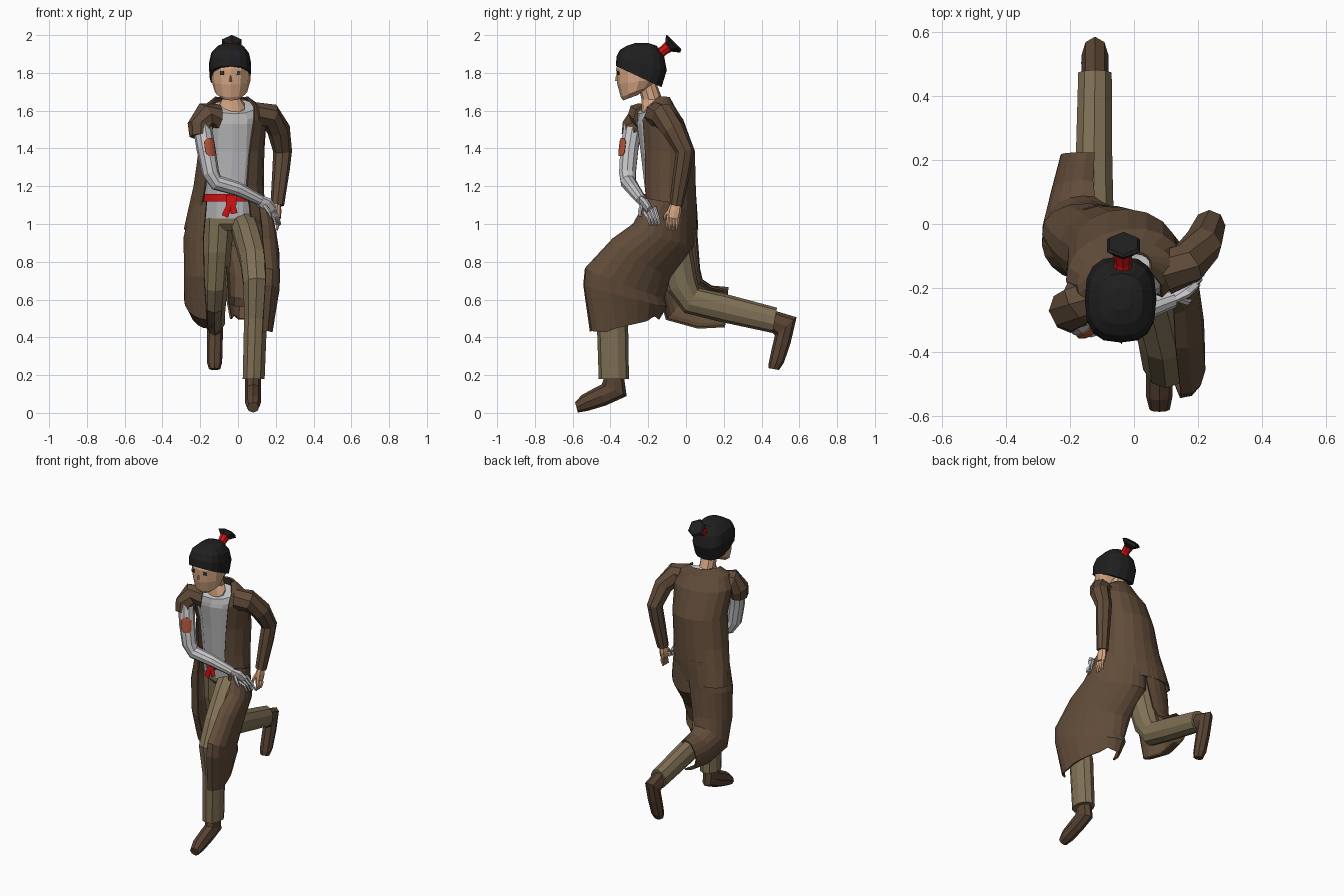
import bpy, bmesh, math, random
from mathutils import Vector

random.seed(4)

def material(name, r, g, b):
    m = bpy.data.materials.new(name)
    m.diffuse_color = (r, g, b, 1)
    return m

COAT = material("coat brown", .120, .072, .041)
BOOT = material("boot brown", .098, .056, .033)
PANTS = material("trouser khaki", .215, .165, .092)
SKIN = material("skin", .68, .39, .23)
SHIRT = material("shirt grey", .50, .50, .51)
ARM = material("arm pale grey", .58, .58, .60)
HAIR = material("hair black", .014, .014, .015)
RED = material("sash red", .62, .006, .006)
RUST = material("rust patch", .42, .09, .045)
EYE = material("eye dark", .03, .035, .05)

def skin_rings(name, rings, mat, closed=True, thick=0):
    """Bridge a list of point rings into one flat shaded mesh."""
    bm = bmesh.new()
    vr = [[bm.verts.new(p) for p in ring] for ring in rings]
    n = len(rings[0])
    for a, b in zip(vr, vr[1:]):
        for i in range(n if closed else n - 1):
            j = (i + 1) % n
            bm.faces.new((a[i], a[j], b[j], b[i]))
    if closed:
        bm.faces.new(vr[0])
        bm.faces.new(vr[-1])
    bmesh.ops.recalc_face_normals(bm, faces=bm.faces)
    me = bpy.data.meshes.new(name)
    bm.to_mesh(me)
    bm.free()
    me.materials.append(mat)
    ob = bpy.data.objects.new(name, me)
    bpy.context.collection.objects.link(ob)
    if thick:
        mod = ob.modifiers.new("thickness", 'SOLIDIFY')
        mod.thickness, mod.offset = thick, 0
    return ob

def loft(name, stations, mat, n=12, arc=None, skew=(0, 0), shear=0, power=1, thick=0, ragged=0):
    """Station: x, y, z, rx, ry, tilt[, start, end]. Angle 0 faces front, 90 faces +x.
    skew slides the sides along y (first to last ring), shear slides front and back along x."""
    rings = []
    bend = lambda c: math.copysign(abs(c) ** power, c)
    for k, s in enumerate(stations):
        x, y, z, rx, ry, tilt = s[:6]
        span = s[6:8] if len(s) > 6 else arc
        t = math.radians(tilt)
        sk = skew[0] + (skew[1] - skew[0]) * k / (len(stations) - 1)
        ring = []
        for i in range(n):
            if span:
                a = math.radians(span[0] + (span[1] - span[0]) * i / (n - 1))
            else:
                a = 2 * math.pi * i / n
            u, v = rx * bend(math.sin(a)), -ry * bend(math.cos(a))
            rag = random.uniform(-.2, 1) * ragged if k == len(stations) - 1 else 0
            ring.append((x + u + shear * v, y + v * math.cos(t) + sk * u, z + v * math.sin(t) + rag))
        rings.append(ring)
    return skin_rings(name, rings, mat, not span, thick)

def tube(name, pts, mat, n=8, flat=1, ref=(0, 1, .1)):
    """Round limb through points x, y, z, radius."""
    P = [Vector(p[:3]) for p in pts]
    rings = []
    for k, p in enumerate(P):
        d = (P[min(k + 1, len(P) - 1)] - P[max(k - 1, 0)]).normalized()
        u = d.cross(Vector(ref)).normalized()
        v = d.cross(u)
        r = pts[k][3]
        rings.append([p + u * r * math.cos(2 * math.pi * i / n) + v * r * flat * math.sin(2 * math.pi * i / n)
                      for i in range(n)])
    return skin_rings(name, rings, mat)

def box(name, loc, dims, mat, rz=0):
    ob = skin_rings(name, [[(x * dims[0] / 2, y * dims[1] / 2, z * dims[2] / 2)
                            for x, y in ((-1, -1), (1, -1), (1, 1), (-1, 1))] for z in (-1, 1)], mat)
    ob.location, ob.rotation_euler = loc, (0, 0, math.radians(rz))
    return ob

# head, neck, face
loft("head", [(-.037, -.295, 1.668, .05, .04, 20), (-.037, -.265, 1.7, .086, .085, 20),
              (-.037, -.25, 1.755, .102, .115, 8), (-.037, -.245, 1.82, .105, .125, 0),
              (-.037, -.24, 1.91, .085, .105, 0)], SKIN)
loft("neck", [(-.033, -.19, 1.575, .07, .05, 40), (-.033, -.197, 1.628, .072, .05, 40),
              (-.035, -.18, 1.66, .05, .055, 0), (-.035, -.21, 1.76, .05, .055, -15)], SKIN, n=10)
for sx in (-1, 1):
    box("eye", (-.041 + sx * .044, -.357, 1.8), (.019, .009, .02), EYE, sx * 18)
skin_rings("nose", [[(-.047, -.362, 1.755), (-.031, -.362, 1.755), (-.039, -.376, 1.758)],
                    [(-.042, -.366, 1.785), (-.036, -.366, 1.785), (-.039, -.371, 1.785)]], SKIN)

# hair cap, red tie, tail
loft("hair", [(-.042, -.25, 1.78, .109, .133, -25), (-.042, -.235, 1.85, .112, .138, -15),
              (-.042, -.233, 1.905, .1, .118, -8), (-.04, -.235, 1.943, .068, .08, 0),
              (-.04, -.235, 1.958, .03, .035, 0)], HAIR, n=16, power=.75)
tube("hair_tie", [(-.035, -.155, 1.89, .032), (-.035, -.12, 1.918, .026), (-.035, -.09, 1.94, .031)], RED)
tube("hair_tail", [(-.033, -.1, 1.93, .02), (-.033, -.068, 1.954, .06), (-.033, -.06, 1.962, .05)], HAIR, n=6, ref=(1, 0, 0))

# shirt torso, dipping at the neck
loft("shirt", [(-.045, -.09, 1.03, .14, .11, 0), (-.04, -.1, 1.18, .14, .117, 0),
               (-.03, -.113, 1.38, .15, .127, 0), (-.03, -.15, 1.53, .155, .11, 0),
               (-.022, -.18, 1.585, .145, .082, 25), (-.018, -.2, 1.622, .115, .06, 40)],
     SHIRT, skew=(-.15, .25))

# sash with knot and tails
loft("sash", [(-.04, -.095, z, .15, .132, 0) for z in (1.12, 1.16)], RED, arc=(-80, 40), thick=.01)
box("sash_knot", (-.035, -.232, 1.125), (.055, .025, .05), RED)
for x, z in ((-.07, 1.04), (-.02, 1.055)):
    tube("sash_tail", [(-.035, -.235, 1.125, .014), (x, -.235, z, .018)], RED, n=6, flat=.3)

# trousers
loft("pelvis", [(-.035, -.075, .965, .1, .09, 0), (-.04, -.085, 1.0, .135, .11, 0),
                (-.045, -.09, 1.08, .136, .108, 0)], PANTS, skew=(-.15, -.15))
loft("front_trouser_leg", [(.03, -.09, 1.03, .085, .1, -15), (.055, -.2, .93, .08, .11, -40),
                           (.09, -.355, .8, .08, .1, -45), (.1, -.43, .68, .075, .09, -22),
                           (.093, -.39, .5, .064, .083, 0), (.083, -.382, .18, .061, .08, 0)], PANTS, n=10)
loft("back_trouser_leg", [(-.1, -.075, 1.03, .085, .1, 0), (-.11, -.06, .85, .078, .095, 0),
                          (-.12, -.02, .68, .07, .085, 25), (-.125, .03, .595, .064, .076, 60),
                          (-.125, .2, .555, .06, .075, 80), (-.122, .47, .49, .055, .068, 80)], PANTS, n=10)

# boots
loft("front_boot", [(.08, -.38, .2, .042, .05, 0), (.08, -.38, .12, .042, .073, -25),
                    (.079, -.45, .088, .042, .055, -62), (.079, -.535, .053, .042, .045, -68),
                    (.08, -.58, .029, .032, .028, -75)], BOOT, n=8)
loft("back_boot", [(-.122, .45, .495, .042, .05, 80), (-.122, .528, .458, .042, .075, 40),
                   (-.123, .505, .36, .042, .05, 12), (-.124, .478, .265, .04, .04, 0),
                   (-.124, .465, .232, .03, .028, -10)], BOOT, n=8)

# coat: open bodice around the torso
loft("coat_body", [(-.075, -.07, .97, .208, .122, 0, 45, 312), (-.06, -.08, 1.08, .2, .132, 0, 38, 318),
                   (-.05, -.09, 1.2, .182, .138, 0, 32, 318), (-.035, -.1, 1.385, .17, .142, 0, 34, 315),
                   (-.03, -.145, 1.55, .178, .125, 0, 40, 314), (-.03, -.16, 1.625, .145, .088, 0, 52, 305),
                   (-.033, -.155, 1.67, .085, .06, 0, 75, 285)], COAT, n=15, skew=(-.22, .3), thick=.01)
# coat skirt swept over the front leg
loft("front_coat_skirt", [(.03, -.085, 1.12, .125, .115, -8, 22, 235), (.05, -.12, .94, .14, .165, -21, 12, 235),
                          (.07, -.235, .82, .135, .18, -34, 4, 230), (.08, -.325, .685, .125, .22, -21, 2, 235),
                          (.08, -.322, .62, .12, .225, -15, 0, 240), (.07, -.325, .455, .095, .185, 14, 4, 245)],
     COAT, n=14, skew=(-.25, -.1), shear=-.28, thick=.01, ragged=.025)
# coat skirt trailing along the back leg
loft("back_coat_skirt", [(-.1, -.07, 1.12, .14, .122, 0, -28, -205), (-.13, -.06, .93, .153, .118, 0, -20, -205),
                         (-.145, -.05, .74, .138, .122, 10, -14, -200), (-.155, -.01, .6, .126, .14, 48, -4, -195),
                         (-.155, .1, .56, .1, .115, 72, 0, -195), (-.15, .215, .55, .075, .098, 85, 10, -200)],
     COAT, n=12, thick=.01, ragged=.015)

# sleeves and arms
tube("long_sleeve", [(.09, -.155, 1.575, .07), (.165, -.125, 1.575, .068), (.215, -.065, 1.5, .062),
                     (.236, -.005, 1.385, .05), (.228, -.02, 1.29, .046), (.208, -.052, 1.1, .036)], COAT)
tube("short_sleeve", [(-.11, -.215, 1.565, .07), (-.175, -.245, 1.575, .07), (-.2, -.27, 1.52, .068),
                      (-.197, -.282, 1.465, .06)], COAT)
tube("grey_arm", [(-.19, -.28, 1.52, .05), (-.17, -.3, 1.4, .05), (-.145, -.31, 1.27, .046),
                  (-.115, -.305, 1.22, .042), (0, -.28, 1.185, .037), (.12, -.235, 1.125, .028)], ARM, n=10)
loft("arm_patch", [(-.178, -.292, 1.455, .052, .053, 0, 15, 50), (-.175, -.296, 1.435, .053, .054, 0, -5, 65),
                   (-.168, -.302, 1.38, .053, .054, 0, -5, 65), (-.165, -.304, 1.36, .052, .053, 0, 10, 55)],
     RUST, n=7, thick=.004)

# hands
tube("grey_hand", [(.11, -.24, 1.13, .026), (.145, -.215, 1.105, .042), (.175, -.19, 1.07, .036)], ARM, flat=.5)
tube("skin_hand", [(.21, -.05, 1.12, .026), (.207, -.06, 1.07, .038), (.207, -.068, 1.03, .034)],
     SKIN, flat=.6, ref=(1, 0, 0))
for i in range(4):
    o = (i - 1.5) * .017
    tube("grey_finger", [(.17 + o * .5, -.192 + o, 1.075 + o * .5, .01), (.2 + o * .4, -.175 + o, 1.035, .009),
                         (.213 + o * .4, -.165 + o, .995, .006)], ARM, n=5)
    tube("skin_finger", [(.207, -.068 + o, 1.04, .01), (.213, -.072 + o, 1.0, .009),
                         (.205, -.076 + o, .968, .006)], SKIN, n=5)
tube("grey_thumb", [(.14, -.235, 1.1, .011), (.165, -.245, 1.065, .01), (.175, -.24, 1.04, .007)], ARM, n=5)
tube("skin_thumb", [(.2, -.085, 1.075, .011), (.192, -.11, 1.045, .009), (.19, -.115, 1.02, .006)], SKIN, n=5)
